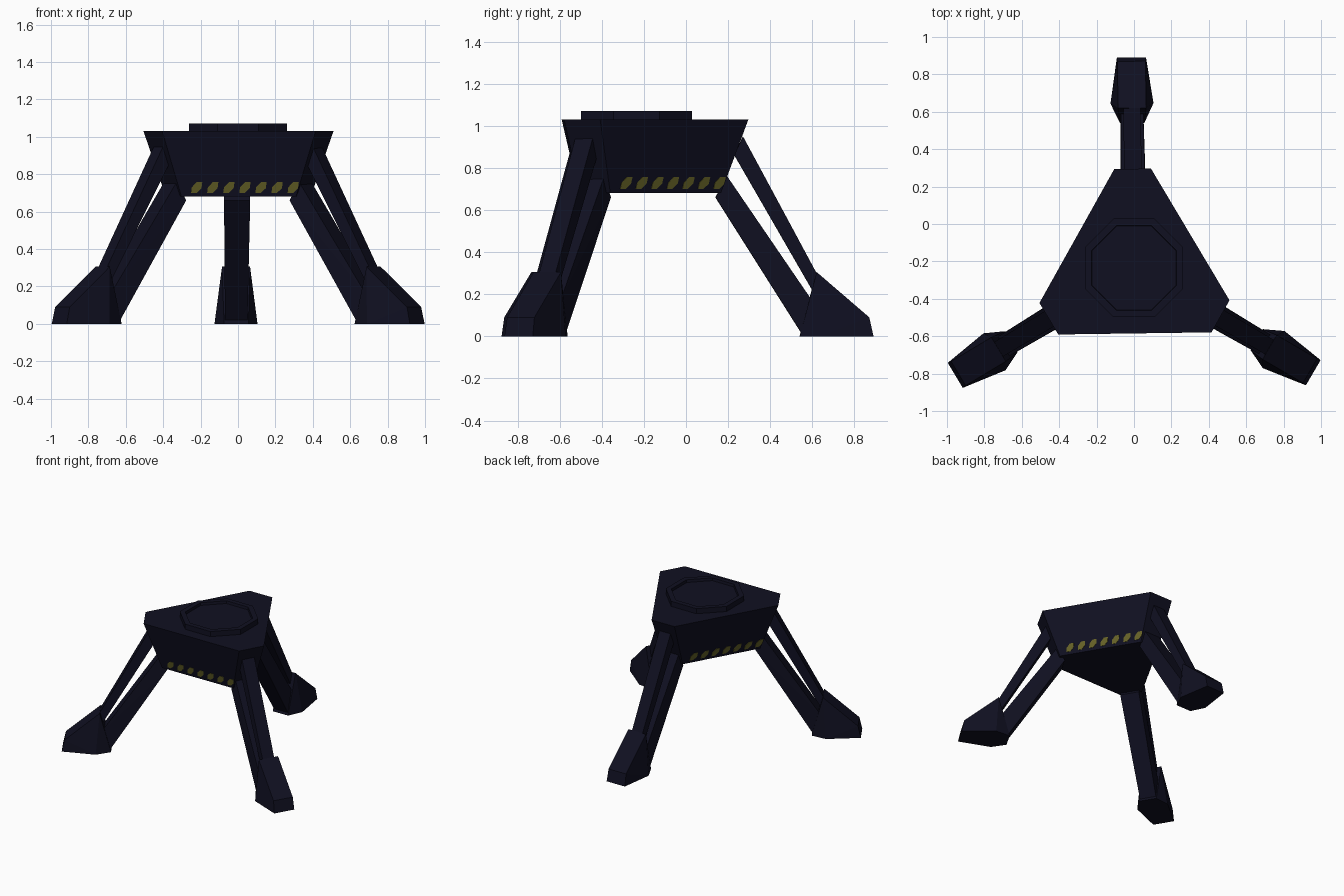
import bpy, bmesh, math
from mathutils import Vector

if "Cube" in bpy.data.objects:
    bpy.data.objects.remove(bpy.data.objects["Cube"])

CY = -0.235          # centre of the three-fold layout
TWIST = 0.8          # small turn of the whole body, degrees


def material(name, rgb):
    m = bpy.data.materials.new(name)
    m.diffuse_color = (*rgb, 1)
    m.use_nodes = True
    m.node_tree.nodes["Principled BSDF"].inputs["Base Color"].default_value = m.diffuse_color
    return m


NAVY = material("dark navy", (0.005, 0.005, 0.015))
YELLOW = material("dull yellow", (0.13, 0.12, 0.02))


def polar(angle, r, t, z):
    """Point at distance r along an angle, t sideways, height z."""
    a = math.radians(angle)
    return Vector((r * math.cos(a) - t * math.sin(a),
                   CY + r * math.sin(a) + t * math.cos(a), z))


def finish(bm, name, mat):
    bmesh.ops.recalc_face_normals(bm, faces=bm.faces)
    me = bpy.data.meshes.new(name)
    bm.to_mesh(me)
    bm.free()
    me.materials.append(mat)
    ob = bpy.data.objects.new(name, me)
    bpy.context.collection.objects.link(ob)
    return ob


def hull(name, points, mat=NAVY):
    bm = bmesh.new()
    for p in points:
        bm.verts.new(p)
    bmesh.ops.convex_hull(bm, input=bm.verts[:])
    bmesh.ops.dissolve_limit(bm, angle_limit=0.01, verts=bm.verts[:], edges=bm.edges[:])
    return finish(bm, name, mat)


# Body: tapered triangle with cut corners
body = []
for z, corner, side in ((0.68, 0.40, 0.27), (1.03, 0.53, 0.35)):
    w = (2 * side - corner) * math.tan(math.radians(30))
    for k in range(3):
        for s in (-1, 1):
            body.append(polar(90 + TWIST + 120 * k, corner, s * w, z))
hull("body", body)

# Raised ring plate on top with a slightly sunken middle
bm = bmesh.new()
ring = [polar(22.5 + 45 * k, 0.285, 0, 1.02) for k in range(8)]
base = bm.faces.new([bm.verts.new(p) for p in ring])
top = bmesh.ops.extrude_face_region(bm, geom=[base])["geom"]
for v in [g for g in top if isinstance(g, bmesh.types.BMVert)]:
    v.co.z = 1.07
cap = [g for g in top if isinstance(g, bmesh.types.BMFace)]
bmesh.ops.inset_region(bm, faces=cap, thickness=0.04)
bmesh.ops.inset_region(bm, faces=cap, thickness=0.003)
for v in cap[0].verts:
    v.co.z = 1.05
finish(bm, "top_plate", NAVY)

# Legs: (radius, half width, height) outlines of each part
LOWER = ((0.425, 0.065, 0.76), (0.37, 0.07, 0.66), (0.835, 0.06, 0.16), (0.775, 0.06, 0.02))
UPPER = ((0.50, 0.048, 0.95), (0.46, 0.048, 0.86), (0.85, 0.045, 0.30), (0.835, 0.045, 0.21))
FOOT = ((0.77, 0.065, 0.0), (0.875, 0.115, 0.0), (1.12, 0.078, 0.0),
        (1.10, 0.075, 0.09), (0.85, 0.075, 0.305))
LEGS = (("back", 90.7, 0.005), ("left", 211.0, -0.005), ("right", -30.3, -0.01))
for name, angle, shift in LEGS:
    for part, outline in (("lower_strut", LOWER), ("upper_strut", UPPER), ("foot", FOOT)):
        hull(f"{name}_{part}", [polar(angle, r + shift, s * w, z)
                                for r, w, z in outline for s in (-1, 1)])

# Slanted warning stripes along the lower edge of each side
bm = bmesh.new()
for k in range(3):
    angle = -90 + TWIST + 120 * k
    for i in range(7):
        t = -0.225 + 0.086 * i
        shape = ((-0.03, 0.70), (0.0, 0.70), (0.026, 0.725),
                 (0.03, 0.757), (0.0, 0.757), (-0.026, 0.73))
        verts = [bm.verts.new(polar(angle, 0.273 + (z - 0.68) / 0.35 * 0.08, t + dt, z))
                 for dt, z in shape]
        face = bm.faces.new(verts)
        out = polar(angle, 1, 0, 0) - Vector((0, CY, 0))
        geo = bmesh.ops.extrude_face_region(bm, geom=[face])["geom"]
        bmesh.ops.translate(bm, vec=out * -0.005,
                            verts=[g for g in geo if isinstance(g, bmesh.types.BMVert)])
finish(bm, "warning_stripes", YELLOW)
